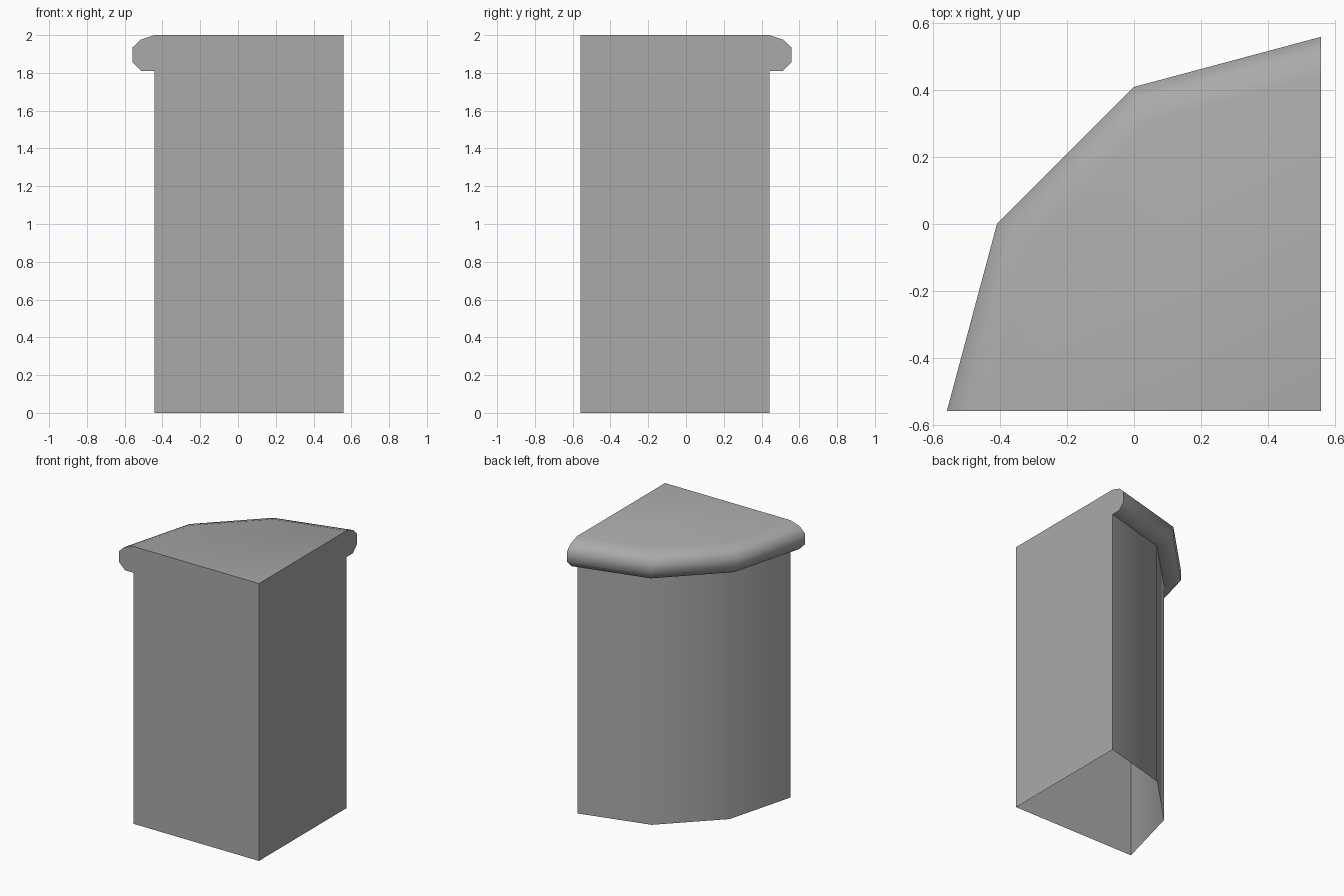
import bpy
import bmesh
from math import cos, sin, pi, radians

cube = bpy.data.objects.get("Cube")
if cube:
    bpy.data.objects.remove(cube, do_unlink=True)

# One plain grey for the whole piece
grey = bpy.data.materials.new("plain_grey")
grey.use_nodes = True
colour = (0.4, 0.4, 0.4, 1)
grey.diffuse_color = colour
grey.node_tree.nodes["Principled BSDF"].inputs["Base Color"].default_value = colour

CORNER = 0.558    # inner corner sits at (CORNER, -CORNER)
SEGMENTS = 3      # facets around the quarter turn

# Radius and height of the wall and the rounded rim, bottom to top
profile = [(1.0, 0), (1.0, 1.81), (1.07, 1.81), (1.116, 1.857),
           (1.116, 1.935), (1.075, 1.975), (1.0, 2.0)]

bm = bmesh.new()


def ring(angle):
    return [bm.verts.new((CORNER - r * cos(angle), -CORNER + r * sin(angle), z))
            for r, z in profile]


# Curved wall and rim swept around the corner
rings = [ring(i * pi / 2 / SEGMENTS) for i in range(SEGMENTS + 1)]
for a, b in zip(rings, rings[1:]):
    for i in range(len(profile) - 1):
        bm.faces.new((a[i], a[i + 1], b[i + 1], b[i]))

# Two flat sides and the top meet at the corner; the underside stays open
low = bm.verts.new((CORNER, -CORNER, 0))
high = bm.verts.new((CORNER, -CORNER, 2))
bm.faces.new([low, high] + rings[0][::-1])
bm.faces.new([high, low] + rings[-1])
bm.faces.new([high] + [r[-1] for r in reversed(rings)])
bmesh.ops.recalc_face_normals(bm, faces=bm.faces)
top = max(bm.faces, key=lambda f: f.calc_center_median().z)
if top.normal.z < 0:
    bmesh.ops.reverse_faces(bm, faces=bm.faces)

mesh = bpy.data.meshes.new("quarter_round_pillar")
bm.to_mesh(mesh)
bm.free()
mesh.materials.append(grey)
pillar = bpy.data.objects.new("quarter_round_pillar", mesh)
bpy.context.collection.objects.link(pillar)

# Smooth the curve and rim, keep the hard corners
bpy.ops.object.select_all(action='DESELECT')
pillar.select_set(True)
bpy.context.view_layer.objects.active = pillar
bpy.ops.object.shade_smooth_by_angle(angle=radians(55))
